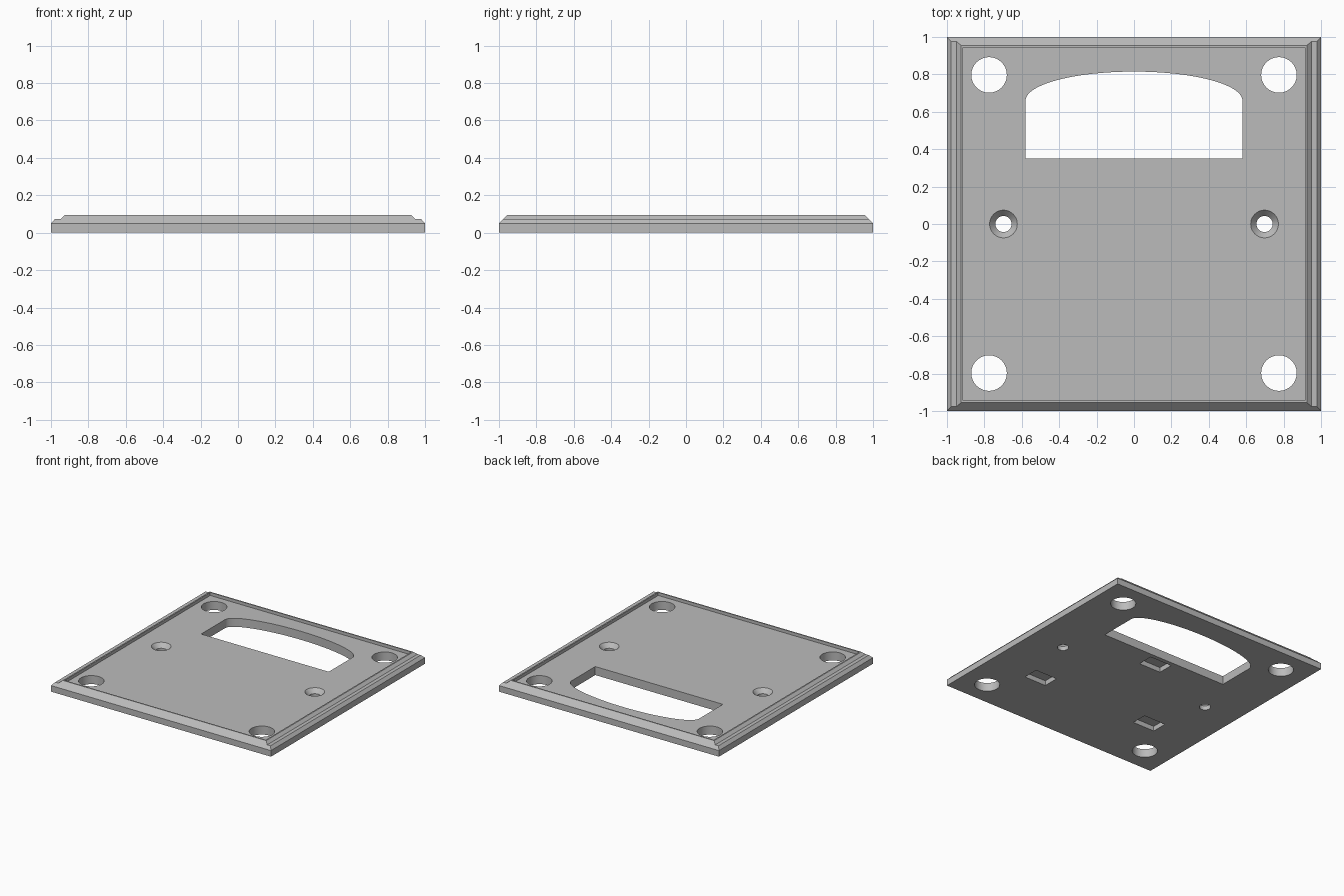
import bpy, bmesh, math

cube = bpy.data.objects.get("Cube")
if cube:
    bpy.data.objects.remove(cube, do_unlink=True)

PANEL_Z = 0.07    # recessed panel height
SIDE_Z = 0.05     # top of the vertical sides

grey = bpy.data.materials.new("plain grey")
grey.use_nodes = True
colour = (0.5, 0.5, 0.5, 1)
grey.diffuse_color = colour
grey.node_tree.nodes["Principled BSDF"].inputs["Base Color"].default_value = colour


def make_object(name, bm):
    bmesh.ops.recalc_face_normals(bm, faces=bm.faces[:])
    mesh = bpy.data.meshes.new(name)
    bm.to_mesh(mesh)
    bm.free()
    mesh.materials.append(grey)
    obj = bpy.data.objects.new(name, mesh)
    bpy.context.collection.objects.link(obj)
    return obj


def loft(name, sections):
    """Solid through matching rings of points, capped at both ends."""
    bm = bmesh.new()
    rings = [[bm.verts.new(p) for p in ring] for ring in sections]
    for a, b in zip(rings, rings[1:]):
        for i in range(len(a)):
            j = (i + 1) % len(a)
            bm.faces.new((a[i], a[j], b[j], b[i]))
    bm.faces.new(rings[0])
    bm.faces.new(rings[-1])
    return make_object(name, bm)


def circle(x, y, r, z, n=48):
    return [(x + r * math.cos(math.tau * i / n), y + r * math.sin(math.tau * i / n), z)
            for i in range(n)]


def rect(x, y, hx, hy, z):
    return [(x - hx, y - hy, z), (x + hx, y - hy, z), (x + hx, y + hy, z), (x - hx, y + hy, z)]


# Base plate: stepped sides, straight chamfers at front and back
half = [(1, 0), (1, SIDE_Z), (0.978, 0.074), (0.948, 0.074), (0.925, 0.095)]
profile = half + [(-x, z) for x, z in reversed(half)]
bm = bmesh.new()
ends = [[bm.verts.new((x, s * (1 - max(0, z - SIDE_Z)), z)) for x, z in profile]
        for s in (-1, 1)]
count = len(profile)
for i in range(count):
    j = (i + 1) % count
    bm.faces.new((ends[0][i], ends[0][j], ends[1][j], ends[1][i]))
for end in ends:
    bm.faces.new((end[0], end[1], end[-2], end[-1]))
    bm.faces.new(end[1:-1])
plate = make_object("cover_plate", bm)

# Recess inside the thin rim
cutters = [loft("recess_cutter", [rect(0, 0, 0.914, 0.945, z) for z in (PANEL_Z, 0.2)])]

# Corner holes and countersunk screw holes
for sx in (-1, 1):
    for sy in (-1, 1):
        cutters.append(loft("corner_hole_cutter",
                            [circle(sx * 0.775, sy * 0.797, 0.095, z) for z in (-0.1, 0.2)]))
    rings = [(0.043, -0.1), (0.043, 0.035), (0.074, PANEL_Z), (0.074, 0.2)]
    cutters.append(loft("screw_hole_cutter", [circle(sx * 0.698, 0, r, z) for r, z in rings]))

# Window with an arched top
arch = [(0.58 * math.cos(math.pi * i / 40), 0.66 + 0.155 * math.sin(math.pi * i / 40))
        for i in range(41)]
outline = [(-0.58, 0.35), (0.58, 0.35)] + arch
cutters.append(loft("window_cutter", [[(x, y, z) for x, y in outline] for z in (-0.1, 0.2)]))

# Blind pockets in the underside
for x, y in ((-0.533, -0.458), (0.533, -0.458), (0, 0.25)):
    cutters.append(loft("pocket_cutter", [rect(x, y, 0.1, 0.065, z) for z in (-0.1, 0.04)]))

# Apply the cuts
bpy.context.view_layer.objects.active = plate
plate.select_set(True)
for cutter in cutters:
    cutter.hide_render = True
    mod = plate.modifiers.new("cut", "BOOLEAN")
    mod.operation = "DIFFERENCE"
    mod.solver = "EXACT"
    mod.object = cutter
    bpy.ops.object.modifier_apply(modifier=mod.name)
    bpy.data.objects.remove(cutter, do_unlink=True)

bpy.ops.object.shade_smooth_by_angle(angle=math.radians(20))
